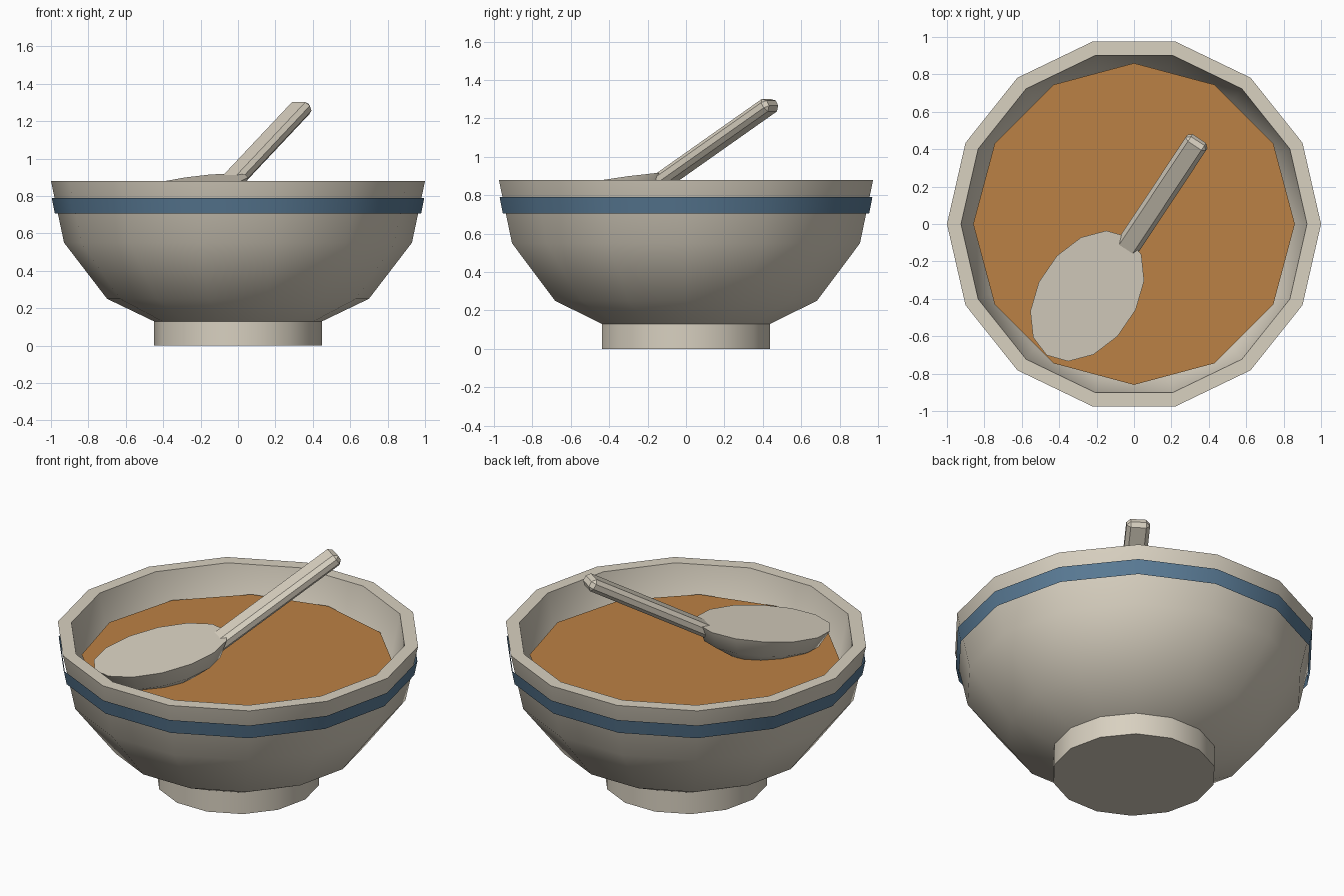
import bpy, bmesh, math
from mathutils import Matrix, Vector

if "Cube" in bpy.data.objects:
    bpy.data.objects.remove(bpy.data.objects["Cube"])


def material(name, rgb):
    m = bpy.data.materials.new(name)
    m.diffuse_color = (*rgb, 1)
    m.use_nodes = True
    m.node_tree.nodes["Principled BSDF"].inputs["Base Color"].default_value = m.diffuse_color
    return m


CREAM = material("cream", (0.69, 0.635, 0.53))
BLUE = material("slate_blue", (0.10, 0.195, 0.30))
BROTH = material("soup_orange", (0.50, 0.22, 0.058))


def finish(name, bm, mat, angle=40):
    me = bpy.data.meshes.new(name)
    bm.to_mesh(me)
    bm.free()
    ob = bpy.data.objects.new(name, me)
    bpy.context.collection.objects.link(ob)
    me.materials.append(mat)
    bpy.ops.object.select_all(action='DESELECT')
    ob.select_set(True)
    bpy.context.view_layer.objects.active = ob
    bpy.ops.object.shade_smooth_by_angle(angle=math.radians(angle))
    return ob


def lathe(name, profile, sides, mat, matrix=Matrix(), angle=40):
    """Spin (radius, z) points, listed bottom to top along the outside."""
    bm = bmesh.new()
    rings = []
    for r, z in profile:
        if r == 0:
            rings.append([bm.verts.new((0, 0, z))] * sides)
        else:
            rings.append([bm.verts.new((r * math.cos(math.tau * i / sides),
                                        r * math.sin(math.tau * i / sides), z))
                          for i in range(sides)])
    for a, b in zip(rings, rings[1:]):
        for i in range(sides):
            j = (i + 1) % sides
            bm.faces.new(dict.fromkeys((a[i], a[j], b[j], b[i])))
    bm.transform(matrix)
    return finish(name, bm, mat, angle)


# Bowl with foot, flat rim and hollow inside
lathe("bowl", [(0, 0), (0.45, 0), (0.45, 0.13), (0.70, 0.25), (0.93, 0.55),
               (1.0, 0.88), (0.925, 0.88), (0.86, 0.55), (0.62, 0.30), (0, 0.22)],
      14, CREAM, angle=50)

# Painted band standing just off the wall
lathe("band", [(0.979, 0.705), (0.996, 0.79)], 14, BLUE)

# Soup surface
lathe("soup", [(0.86, 0.72), (0, 0.72)], 12, BROTH)

# Spoon head: half ellipsoid with a flat top, tipped up towards the handle
place = (Matrix.Translation((-0.25, -0.385, 0.863))
         @ Matrix.Rotation(math.radians(55.5), 4, 'Z')
         @ Matrix.Rotation(math.radians(-8.5), 4, 'Y')
         @ Matrix.Diagonal((0.388, 0.262, 0.20, 1)))
quarter = [(math.sin(math.radians(t)), -math.cos(math.radians(t))) for t in (30, 60)]
lathe("spoon_head", [(0, -1)] + quarter + [(1, 0), (0, 0)], 14, CREAM, place)

# Spoon handle: bevelled bar rising out of the head
tip, base = Vector((0.345, 0.45, 1.28)), Vector((-0.06, -0.16, 0.85))
bm = bmesh.new()
bmesh.ops.create_cube(bm, size=1)
bm.transform(Matrix.Diagonal(((tip - base).length, 0.13, 0.075, 1)))
bmesh.ops.bevel(bm, geom=bm.edges[:], offset=0.022, segments=1, affect='EDGES')
bm.transform(Matrix.Translation((tip + base) / 2)
             @ (tip - base).to_track_quat('X', 'Z').to_matrix().to_4x4())
finish("spoon_handle", bm, CREAM, 30)
